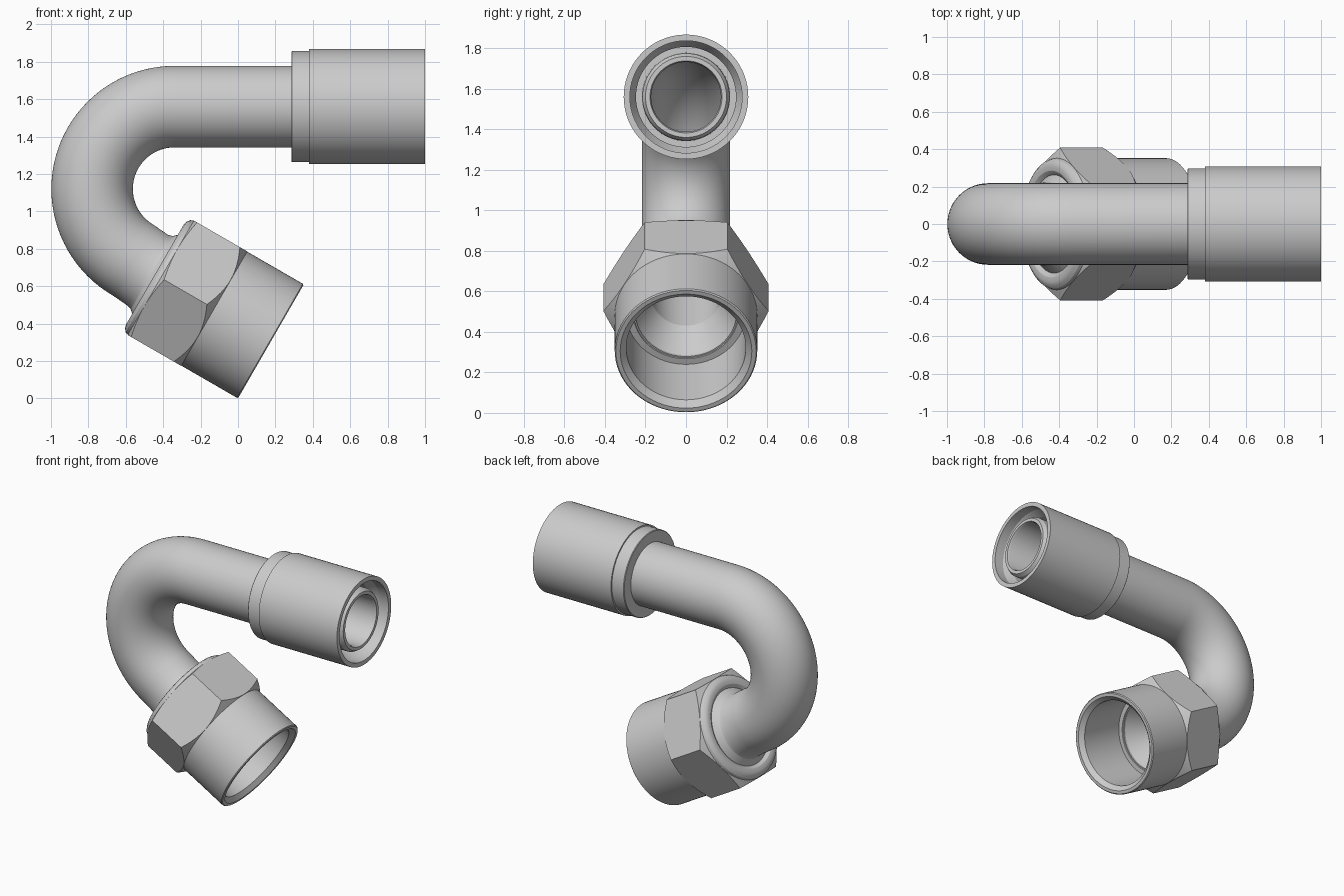
import bpy, bmesh, math
from mathutils import Vector

if "Cube" in bpy.data.objects:
    bpy.data.objects.remove(bpy.data.objects["Cube"])

Y = Vector((0, 1, 0))
X = Vector((1, 0, 0))
NUT_END = Vector((0.176, 0, 0.305))           # centre of the nut's open face
NUT_BACK = Vector((-math.cos(math.radians(30)), 0, 0.5))
BEND = Vector((-0.34, 0, 1.12))               # bend centre
BEND_R, TUBE_R, BORE_R, AXIS_Z = 0.44, 0.218, 0.172, 1.56


def sweep(name, rings, sides=72, loop=True):
    """Skin circles given as (centre, direction, radius); loop joins last to first."""
    bm = bmesh.new()
    rows = []
    for c, d, r in rings:
        n = d.cross(Y)
        rows.append([bm.verts.new(c + r * (math.cos(a) * Y + math.sin(a) * n))
                     for a in (2 * math.pi * i / sides for i in range(sides))])
    pairs = list(zip(rows, rows[1:]))
    if loop:
        pairs.append((rows[-1], rows[0]))
    else:
        bm.faces.new(rows[0])
        bm.faces.new(rows[-1])
    for a, b in pairs:
        for i in range(sides):
            j = (i + 1) % sides
            bm.faces.new((a[i], a[j], b[j], b[i]))
    bmesh.ops.recalc_face_normals(bm, faces=bm.faces)
    me = bpy.data.meshes.new(name)
    bm.to_mesh(me)
    bm.free()
    ob = bpy.data.objects.new(name, me)
    bpy.context.collection.objects.link(ob)
    return ob


def along_nut(profile):
    return [(NUT_END + NUT_BACK * s, NUT_BACK, r) for s, r in profile]


def along_x(profile):
    # direction points to -x so that rings line up with the bend
    return [(Vector((x, 0, AXIS_Z)), -X, r) for x, r in profile]


def bend(r, steps=40):
    out = []
    for i in range(steps + 1):
        a = math.radians(90 + 150 * i / steps)
        p = Vector((math.cos(a), 0, math.sin(a)))
        out.append((BEND + p * BEND_R, Vector((-math.sin(a), 0, math.cos(a))), r))
    return out


def nut_down(profile):
    return [(NUT_END + NUT_BACK * s, -NUT_BACK, r) for s, r in profile]


def smooth(ob):
    bpy.ops.object.select_all(action='DESELECT')
    ob.select_set(True)
    bpy.context.view_layer.objects.active = ob
    bpy.ops.object.shade_smooth_by_angle(angle=math.radians(25))


# Bent tube: nipple end, outer skin, flared seat, then back along the bore
outer = along_x([(0.975, 0.200), (0.95, 0.215), (0.46, TUBE_R)]) + bend(TUBE_R)
flare = nut_down([(0.76, TUBE_R), (0.735, 0.226), (0.715, 0.245), (0.69, 0.27),
                  (0.375, 0.27), (0.375, 0.26), (0.55, BORE_R)])
inner = bend(BORE_R)[::-1] + along_x([(0.96, BORE_R), (0.975, 0.178)])
tube = sweep("bent_tube", outer + flare + inner)

# Crimp sleeve with collar
sleeve = sweep("hose_sleeve", along_x([
    (0.285, 0.21), (0.285, 0.293), (0.289, 0.297), (0.38, 0.297), (0.38, 0.3075),
    (1.0, 0.3075), (1.0, 0.277), (0.93, 0.277), (0.87, 0.247), (0.45, 0.247), (0.45, 0.21)]))

# Swivel nut: hollow turned body with chamfers, trimmed by a hexagonal prism
nut = sweep("swivel_nut", along_nut([
    (0.0, 0.325), (0.0, 0.346), (0.006, 0.352), (0.35, 0.352), (0.405, 0.42), (0.655, 0.42),
    (0.68, 0.352), (0.697, 0.346), (0.71, 0.33), (0.716, 0.31), (0.713, 0.285),
    (0.70, 0.265), (0.68, 0.25), (0.38, 0.25), (0.38, 0.295), (0.03, 0.295)]))
hexagon = sweep("hex_cutter", along_nut([(-0.1, 0.408), (0.8, 0.408)]), sides=6, loop=False)
hexagon.hide_render = True
mod = nut.modifiers.new("hex", 'BOOLEAN')
mod.operation = 'INTERSECT'
mod.solver = 'EXACT'
mod.object = hexagon
bpy.context.view_layer.objects.active = nut
bpy.ops.object.modifier_apply(modifier=mod.name)
bpy.data.objects.remove(hexagon)

for part in (tube, sleeve, nut):
    smooth(part)
